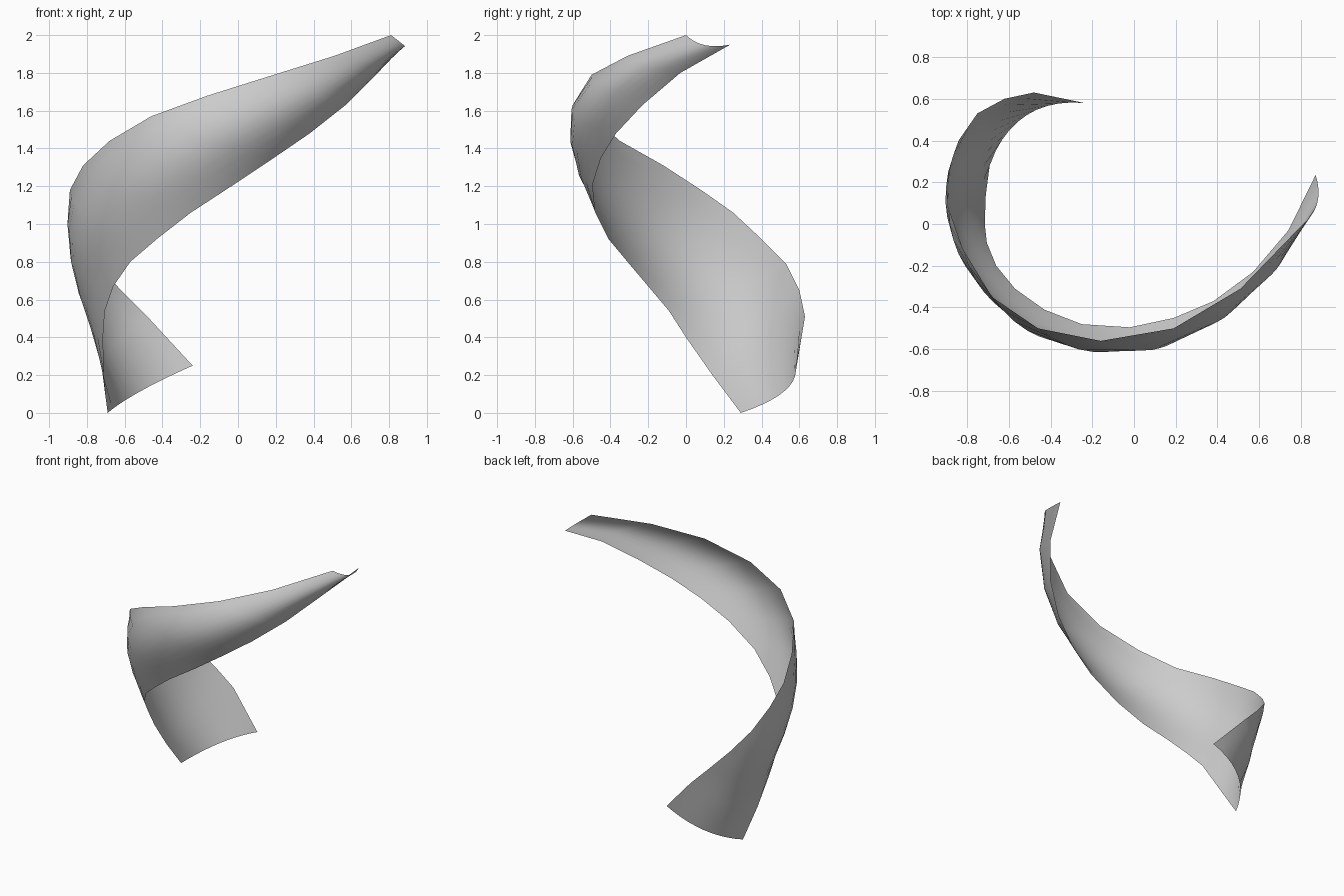
import bpy, bmesh
from mathutils import Vector

if "Cube" in bpy.data.objects:
    bpy.data.objects.remove(bpy.data.objects["Cube"])

# Outer (upper) and inner (lower) rails of the ribbon, bottom to top
upper = [(-.24, .58, .25), (-.48, .63, .51), (-.62, .60, .65), (-.75, .53, .79),
         (-.84, .40, .92), (-.89, .25, 1.06), (-.89, .08, 1.18), (-.82, -.12, 1.31),
         (-.68, -.35, 1.44), (-.46, -.50, 1.57), (-.16, -.56, 1.68), (.19, -.50, 1.79),
         (.51, -.31, 1.89), (.81, 0, 2.0)]
lower = [(-.69, .29, 0), (-.71, .14, .20), (-.715, 0, .40), (-.705, -.09, .54),
         (-.66, -.20, .67), (-.57, -.31, .80), (-.43, -.41, .92), (-.25, -.48, 1.06),
         (-.02, -.495, 1.21), (.19, -.45, 1.35), (.38, -.37, 1.48), (.57, -.23, 1.63),
         (.74, -.03, 1.80), (.87, .235, 1.95)]
# Depth of the arched cross-section at each station
bulge = [.10, .11, .12, .12, .125, .135, .14, .145, .145, .14, .13, .10, .075, .05]
ACROSS = 10

upper = [Vector(p) for p in upper]
lower = [Vector(p) for p in lower]
middle = [(a + b) / 2 for a, b in zip(upper, lower)]
last = len(middle) - 1

# Arched cross-sections lofted along the two rails
bm = bmesh.new()
rows = []
for i, (a, b) in enumerate(zip(lower, upper)):
    tangent = middle[min(i + 1, last)] - middle[max(i - 1, 0)]
    out = tangent.cross(b - a).normalized()
    if out.x * middle[i].x + out.y * middle[i].y < 0:
        out = -out
    row = []
    for j in range(ACROSS + 1):
        t = j / ACROSS
        row.append(bm.verts.new(a.lerp(b, t) + out * bulge[i] * 4 * t * (1 - t)))
    rows.append(row)
for r, s in zip(rows, rows[1:]):
    for j in range(ACROSS):
        bm.faces.new((r[j], s[j], s[j + 1], r[j + 1]))
bmesh.ops.recalc_face_normals(bm, faces=bm.faces)
for f in bm.faces:
    f.smooth = True

mesh = bpy.data.meshes.new("spiral_ribbon")
bm.to_mesh(mesh)
bm.free()
bpy.context.collection.objects.link(bpy.data.objects.new("spiral_ribbon", mesh))
